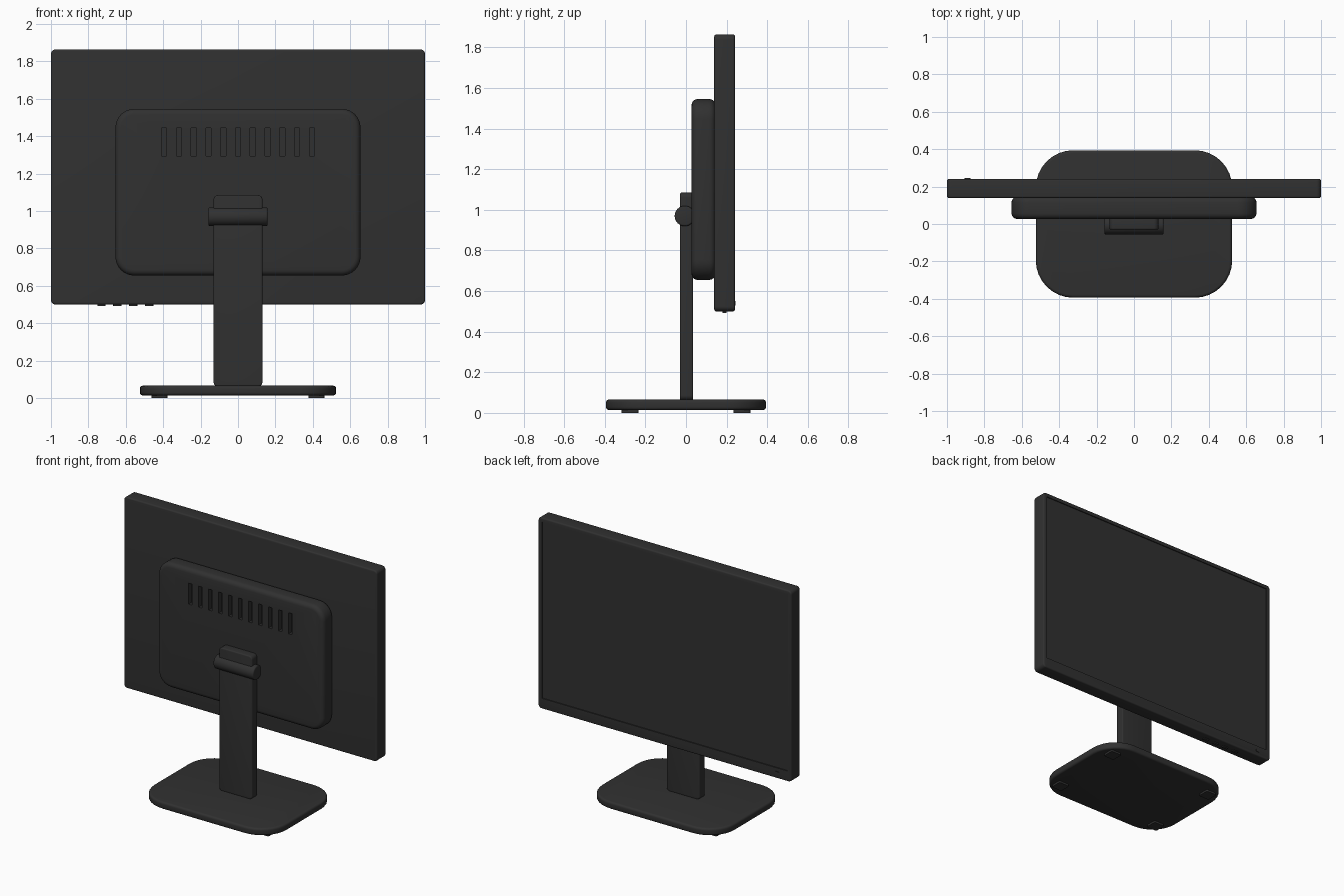
import bpy, bmesh, math
from mathutils import Matrix, Vector

if "Cube" in bpy.data.objects:
    bpy.data.objects.remove(bpy.data.objects["Cube"])

plastic = bpy.data.materials.new("charcoal plastic")
plastic.use_nodes = True
COLOUR = (0.03, 0.03, 0.03, 1)
plastic.diffuse_color = COLOUR
plastic.node_tree.nodes["Principled BSDF"].inputs["Base Color"].default_value = COLOUR


def finish(bm, name, smooth=True):
    mesh = bpy.data.meshes.new(name)
    bm.to_mesh(mesh)
    bm.free()
    obj = bpy.data.objects.new(name, mesh)
    bpy.context.collection.objects.link(obj)
    mesh.materials.append(plastic)
    if smooth:
        shade(obj)
    return obj


def shade(obj):
    bpy.ops.object.select_all(action="DESELECT")
    bpy.context.view_layer.objects.active = obj
    obj.select_set(True)
    bpy.ops.object.shade_smooth_by_angle(angle=math.radians(35))


def slab(name, low, high, axis=1, corner=0.0, edge=0.0, smooth=True):
    """Box with rounded corners around one axis and softened rims."""
    low, high = Vector(low), Vector(high)
    bm = bmesh.new()
    bmesh.ops.create_cube(bm, size=1)
    bmesh.ops.scale(bm, vec=high - low, verts=bm.verts)
    bmesh.ops.translate(bm, vec=(low + high) / 2, verts=bm.verts)
    if corner:
        along = [e for e in bm.edges
                 if abs((e.verts[0].co - e.verts[1].co).normalized()[axis]) > 0.9]
        bmesh.ops.bevel(bm, geom=along, offset=corner, segments=8,
                        profile=0.5, affect="EDGES")
    if edge:
        bm.normal_update()
        rim = [e for e in bm.edges if e.calc_face_angle(0) > 1]
        bmesh.ops.bevel(bm, geom=rim, offset=edge, segments=4,
                        profile=0.5, affect="EDGES")
    return finish(bm, name, smooth)


def cut(target, cutter):
    mod = target.modifiers.new("cut", "BOOLEAN")
    mod.operation, mod.solver, mod.object = "DIFFERENCE", "EXACT", cutter
    bpy.ops.object.select_all(action="DESELECT")
    bpy.context.view_layer.objects.active = target
    target.select_set(True)
    bpy.ops.object.modifier_apply(modifier=mod.name)
    bpy.data.objects.remove(cutter)


# Display panel with a shallow recessed screen
panel = slab("display_panel", (-1, 0.139, 0.5), (1, 0.241, 1.864), corner=0.025, edge=0.01)
cut(panel, slab("screen_cutter", (-0.97, 0.234, 0.575), (0.97, 0.3, 1.834), smooth=False))
shade(panel)

# Rear housing with a row of vent slots
housing = slab("rear_housing", (-0.655, 0.027, 0.655), (0.655, 0.145, 1.546),
               corner=0.1, edge=0.03)
bm = bmesh.new()
for i in range(-5, 6):
    place = Matrix.Translation((i * 0.079, 0.03, 1.37)) @ Matrix.Diagonal((0.028, 0.06, 0.15, 1))
    bmesh.ops.create_cube(bm, size=1, matrix=place)
cut(housing, finish(bm, "vent_cutter", smooth=False))
shade(housing)

# Stand column and hinge collar
slab("stand_column", (-0.131, -0.03, 0.062), (0.131, 0.035, 1.085), corner=0.025, edge=0.008)
bm = bmesh.new()
bmesh.ops.create_cone(bm, cap_ends=True, segments=32, radius1=0.05, radius2=0.05, depth=0.316,
                      matrix=Matrix.Translation((0, -0.006, 0.97)) @ Matrix.Rotation(math.pi / 2, 4, "Y"))
bm.normal_update()
bmesh.ops.bevel(bm, geom=[e for e in bm.edges if e.calc_face_angle(0) > 1],
                offset=0.008, segments=3, profile=0.5, affect="EDGES")
finish(bm, "hinge_collar")

# Base plate and its four feet
slab("base_plate", (-0.525, -0.394, 0.014), (0.525, 0.394, 0.066), axis=2, corner=0.2, edge=0.015)
for sx, side in ((-1, "right"), (1, "left")):
    for sy, end in ((-1, "front"), (1, "back")):
        x, y = sx * 0.42, sy * 0.275
        slab(f"foot_{end}_{side}", (x - 0.042, y - 0.042, 0), (x + 0.042, y + 0.042, 0.02),
             axis=2, corner=0.012)

# Control buttons under the panel and the power light on its bezel
for i in range(4):
    x = -0.73 + i * 0.085
    slab(f"control_button_{i + 1}", (x - 0.022, 0.18, 0.492), (x + 0.022, 0.2, 0.51),
         axis=2, corner=0.006)
slab("power_light", (-0.905, 0.235, 0.53), (-0.875, 0.245, 0.55), corner=0.006)
